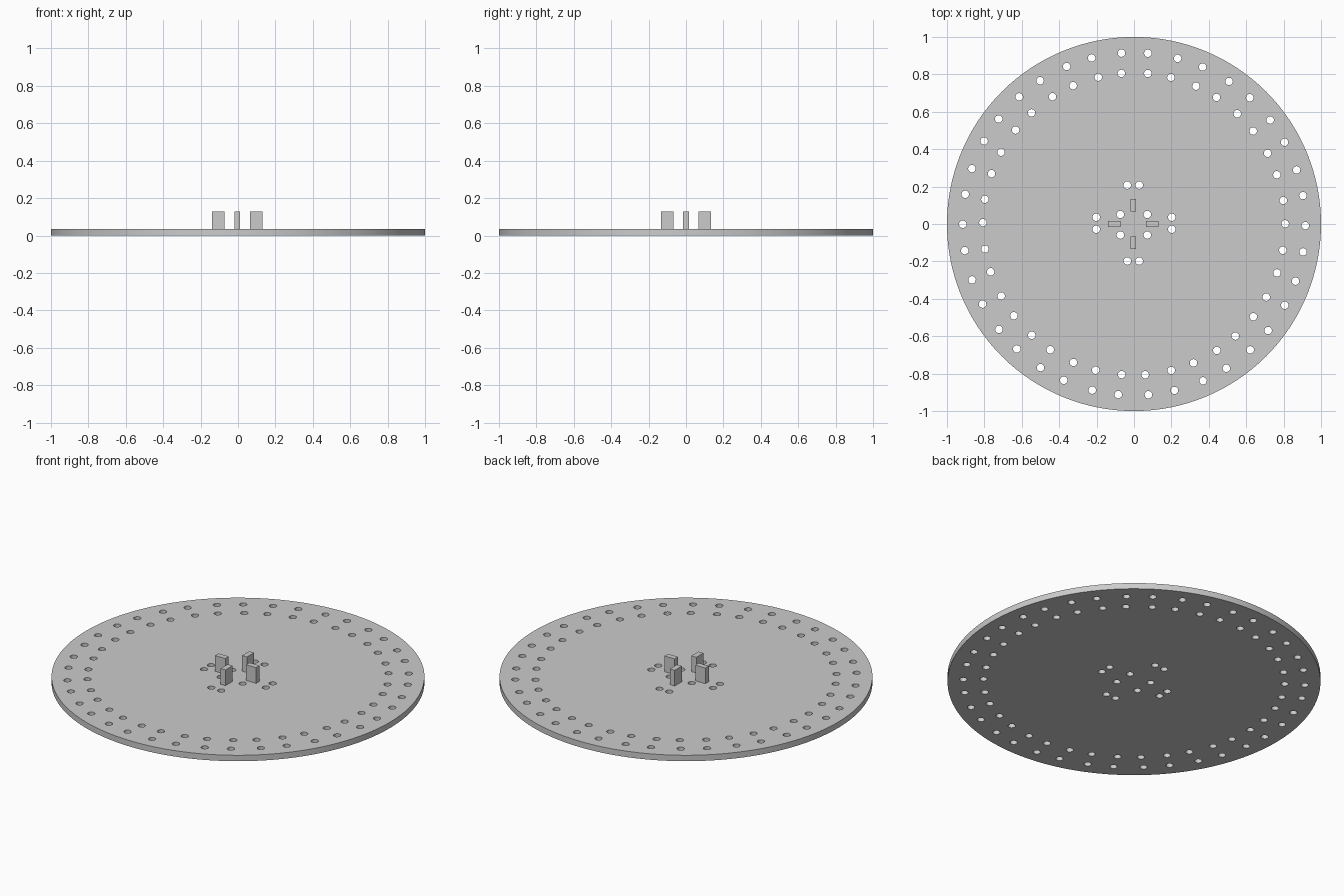
import bpy
import bmesh
from math import sin, cos, pi, radians

if "Cube" in bpy.data.objects:
    bpy.data.objects.remove(bpy.data.objects["Cube"], do_unlink=True)

THICK = 0.035
HOLE_R = 0.02
POST_TOP = 0.128
CX, CY = -0.004, 0.0     # hub centre

grey = bpy.data.materials.new("plain grey")
grey.use_nodes = True
grey.diffuse_color = (0.6, 0.6, 0.6, 1)
grey.node_tree.nodes["Principled BSDF"].inputs["Base Color"].default_value = (0.6, 0.6, 0.6, 1)


def ring(curve, x, y, r, sides):
    """Add a closed circular outline to a flat curve."""
    spline = curve.splines.new("POLY")
    spline.points.add(sides - 1)
    for i, p in enumerate(spline.points):
        a = 2 * pi * i / sides
        p.co = (x + r * cos(a), y + r * sin(a), 0, 1)
    spline.use_cyclic_u = True


# Hole positions: two rim rings of paired holes
holes = []
for radius, half_gap in ((0.916, 5.05), (0.808, 4.45)):
    for k in range(19):
        for side in (-1, 1):
            a = radians(9.7 + 360 / 19 * k + side * half_gap)
            holes.append((radius * sin(a), radius * cos(a)))

# Hub holes: a pair beyond each post, and four between the posts
for s in (-1, 1):
    for t in (-1, 1):
        holes.append((CX + 0.032 * s, 0.005 + 0.203 * t))
        holes.append((0.202 * t, 0.004 + 0.032 * s))
        holes.append((-0.001 + 0.072 * s, -0.004 + 0.055 * t))

# Perforated disc: filled outline with holes, extruded
outline = bpy.data.curves.new("disc_outline", "CURVE")
outline.dimensions = "2D"
outline.fill_mode = "BOTH"
outline.extrude = THICK / 2
ring(outline, 0, 0, 1, 128)
for x, y in holes:
    ring(outline, x, y, HOLE_R, 20)
disc = bpy.data.objects.new("disc", outline)
bpy.context.collection.objects.link(disc)
disc.location.z = THICK / 2
bpy.ops.object.select_all(action="DESELECT")
disc.select_set(True)
bpy.context.view_layer.objects.active = disc
bpy.ops.object.convert(target="MESH")
disc = bpy.context.object
bm = bmesh.new()
bm.from_mesh(disc.data)
bmesh.ops.remove_doubles(bm, verts=bm.verts, dist=0.0001)
bmesh.ops.recalc_face_normals(bm, faces=bm.faces)
bm.to_mesh(disc.data)
bm.free()
disc.data.materials.clear()
disc.data.materials.append(grey)
bpy.ops.object.shade_smooth_by_angle(angle=radians(30))

# Four upright posts set in a cross around the hub
for name, dx, dy in (("left_post", 1, 0), ("right_post", -1, 0),
                     ("back_post", 0, 1), ("front_post", 0, -1)):
    bottom = THICK - 0.005
    bpy.ops.mesh.primitive_cube_add(
        size=1, location=(CX + 0.101 * dx, CY + 0.101 * dy, (POST_TOP + bottom) / 2))
    post = bpy.context.object
    post.name = name
    post.scale = (0.066 if dx else 0.032, 0.066 if dy else 0.032, POST_TOP - bottom)
    post.data.materials.append(grey)
